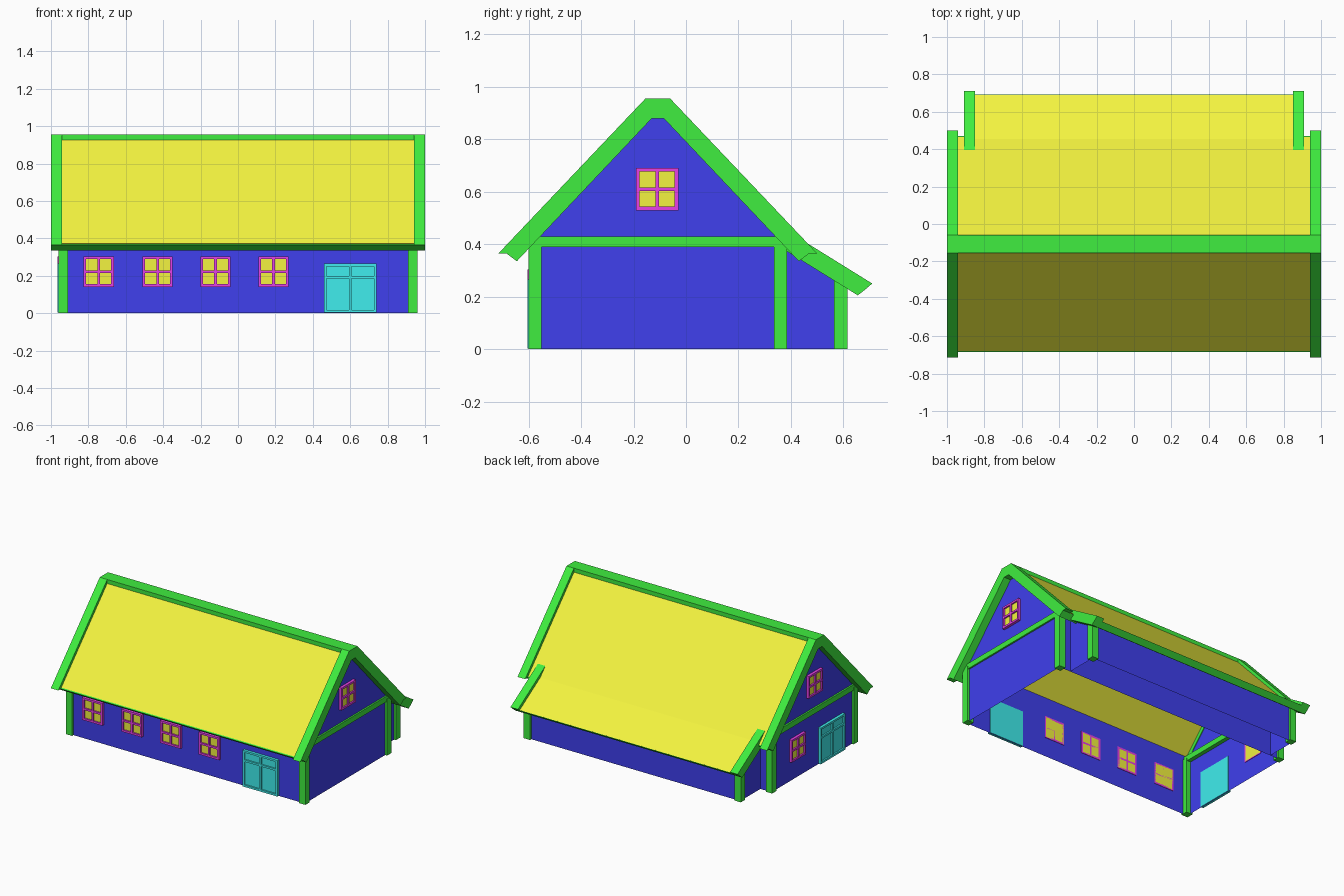
import bpy, bmesh

if "Cube" in bpy.data.objects:
    bpy.data.objects.remove(bpy.data.objects["Cube"])


def material(name, rgb):
    m = bpy.data.materials.new(name)
    m.diffuse_color = (*rgb, 1)
    m.use_nodes = True
    m.node_tree.nodes["Principled BSDF"].inputs["Base Color"].default_value = m.diffuse_color
    return m


BLUE = material("wall_blue", (0.05, 0.05, 0.85))
GREEN = material("timber_green", (0.05, 0.85, 0.05))
YELLOW = material("roof_yellow", (0.9, 0.9, 0.05))
PURPLE = material("frame_magenta", (0.8, 0.05, 0.8))
CYAN = material("door_cyan", (0.05, 0.85, 0.85))


def finish(name, bm, mat, recalc=True):
    if recalc:
        bmesh.ops.recalc_face_normals(bm, faces=bm.faces)
    me = bpy.data.meshes.new(name)
    bm.to_mesh(me)
    bm.free()
    me.materials.append(mat)
    ob = bpy.data.objects.new(name, me)
    bpy.context.collection.objects.link(ob)
    return ob


def prism(name, profile, x0, x1, mat):
    """Extrude a (y, z) profile along x."""
    bm = bmesh.new()
    f = bm.faces.new([bm.verts.new((x0, y, z)) for y, z in profile])
    r = bmesh.ops.extrude_face_region(bm, geom=[f])
    verts = [v for v in r["geom"] if isinstance(v, bmesh.types.BMVert)]
    bmesh.ops.translate(bm, verts=verts, vec=(x1 - x0, 0, 0))
    return finish(name, bm, mat)


def box(name, x0, x1, y0, y1, z0, z1, mat):
    return prism(name, [(y0, z0), (y1, z0), (y1, z1), (y0, z1)], x0, x1, mat)


def sheet(name, points, mat):
    bm = bmesh.new()
    bm.faces.new([bm.verts.new(p) for p in points])
    return finish(name, bm, mat, False)


def mirror_y(profile):
    """Reflect a profile about the main ridge."""
    return [(2 * RIDGE - y, z) for y, z in profile]


RIDGE = -0.1075
WX, WF, WB = 0.945, -0.585, 0.37   # main wall planes
LX, LB = 0.855, 0.60               # lean-to wall planes

# Walls, open at the bottom
gable = [(WF, 0), (WB, 0), (WB, 0.455), (-0.08, 0.91), (-0.135, 0.91), (WF, 0.455)]
lean_end = [(WB, 0), (LB, 0), (LB, 0.275), (WB, 0.40)]
for side, s in (("right", 1), ("left", -1)):
    sheet(side + "_gable_wall", [(s * WX, y, z) for y, z in gable][::s], BLUE)
    sheet(side + "_lean_to_wall", [(s * LX, y, z) for y, z in lean_end][::s], BLUE)
for name, y, x, h, s in (("front_wall", WF, WX, 0.455, 1), ("back_wall", WB, WX, 0.455, -1),
                         ("lean_to_back_wall", LB, LX, 0.275, -1)):
    sheet(name, [(-x, y, 0), (x, y, 0), (x, y, h), (-x, y, h)][::s], BLUE)

# Main roof slopes and eave boards
slope = [(-0.68, 0.372), (-0.13, 0.952), (-0.13, 0.92), (-0.66, 0.363)]
eave = [(-0.685, 0.365), (-0.645, 0.335), (-0.62, 0.361), (-0.655, 0.388)]
for side, fn in (("front", list), ("back", mirror_y)):
    prism(side + "_roof", fn(slope), -0.94, 0.94, YELLOW)
    prism(side + "_eave_board", fn(eave), -1, 1, GREEN)
box("ridge_beam", -1, 1, -0.155, -0.06, 0.88, 0.955, GREEN)

# Lean-to roof and eave board
prism("lean_to_roof", [(0.39, 0.423), (0.69, 0.237), (0.672, 0.219), (0.39, 0.393)],
      -0.88, 0.88, YELLOW)
prism("lean_to_eave_board", [(0.693, 0.235), (0.655, 0.205), (0.63, 0.222), (0.668, 0.248)],
      -0.91, 0.91, GREEN)

# Gable boards, cross beams and posts on both ends
half = [(-0.715, 0.365), (-0.685, 0.365), (-0.645, 0.335), (-0.13, 0.88)]
barge = half + mirror_y(half)[::-1] + [(-0.06, 0.955), (-0.155, 0.955)]
lean_barge = [(0.37, 0.461), (0.71, 0.25), (0.655, 0.205), (0.37, 0.382)]
for side, s in (("right", 1), ("left", -1)):
    prism(side + "_gable_board", barge, s * 0.94, s * 1.0, GREEN)
    prism(side + "_lean_to_board", lean_barge, s * 0.85, s * 0.91, GREEN)
    box(side + "_cross_beam", s * 0.915, s * 0.957, -0.58, 0.365, 0.39, 0.43, GREEN)
    box(side + "_front_post", s * 0.91, s * 0.96, -0.60, -0.55, 0, 0.41, GREEN)
    box(side + "_back_post", s * 0.91, s * 0.96, 0.335, 0.385, 0, 0.41, GREEN)
    box(side + "_lean_to_post", s * 0.82, s * 0.87, 0.565, 0.615, 0, 0.26, GREEN)

# Mappings from wall coordinates (along, up, outward) to the model
PLACE = {
    "front": lambda u, v, w: (u, WF - w, v),
    "right": lambda u, v, w: (WX + w, u, v),
    "left": lambda u, v, w: (-WX - w, u, v),
}


def blocks(name, wall, rects, depth, mat):
    """Join flat blocks (u0, u1, v0, v1) standing out from a wall."""
    bm = bmesh.new()
    for u0, u1, v0, v1 in rects:
        a = [bm.verts.new(PLACE[wall](u, v, w)) for w in (-0.003, depth)
             for u, v in ((u0, v0), (u1, v0), (u1, v1), (u0, v1))]
        for q in ((0, 1, 2, 3), (4, 5, 6, 7), (0, 1, 5, 4),
                  (1, 2, 6, 5), (2, 3, 7, 6), (3, 0, 4, 7)):
            bm.faces.new([a[i] for i in q])
    finish(name, bm, mat)


def opening(name, wall, u0, u1, v0, v1, split, t, frame_mat, fill_mat):
    """Frame with one upright and one cross bar over a recessed fill."""
    m = (u0 + u1) / 2
    bars = [(u0, u0 + t, v0, v1), (u1 - t, u1, v0, v1), (m - t / 2, m + t / 2, v0 + t, v1 - t)]
    for v in (v0, split - t / 2, v1 - t):
        bars.append((u0 + t, u1 - t, v, v + t))
    blocks(name + "_frame", wall, bars, 0.02, frame_mat)
    e = t / 2
    blocks(name + "_panel", wall, [(u0 + e, u1 - e, v0 + e, v1 - e)], 0.009, fill_mat)


def window(name, wall, u, v):
    opening(name, wall, u - 0.081, u + 0.081, v - 0.081, v + 0.081, v, 0.014, PURPLE, YELLOW)


def door(name, wall, u):
    opening(name, wall, u - 0.14, u + 0.14, 0.003, 0.265, 0.192, 0.014, CYAN, CYAN)


# Windows and doors
for i, x in enumerate((-0.745, -0.43, -0.12, 0.19)):
    window(f"front_window_{i + 1}", "front", x, 0.222)
for side in ("right", "left"):
    window(side + "_gable_window", side, -0.11, 0.61)
window("left_lower_window", "left", 0.085, 0.222)
door("front_door", "front", 0.60)
door("left_door", "left", -0.305)
